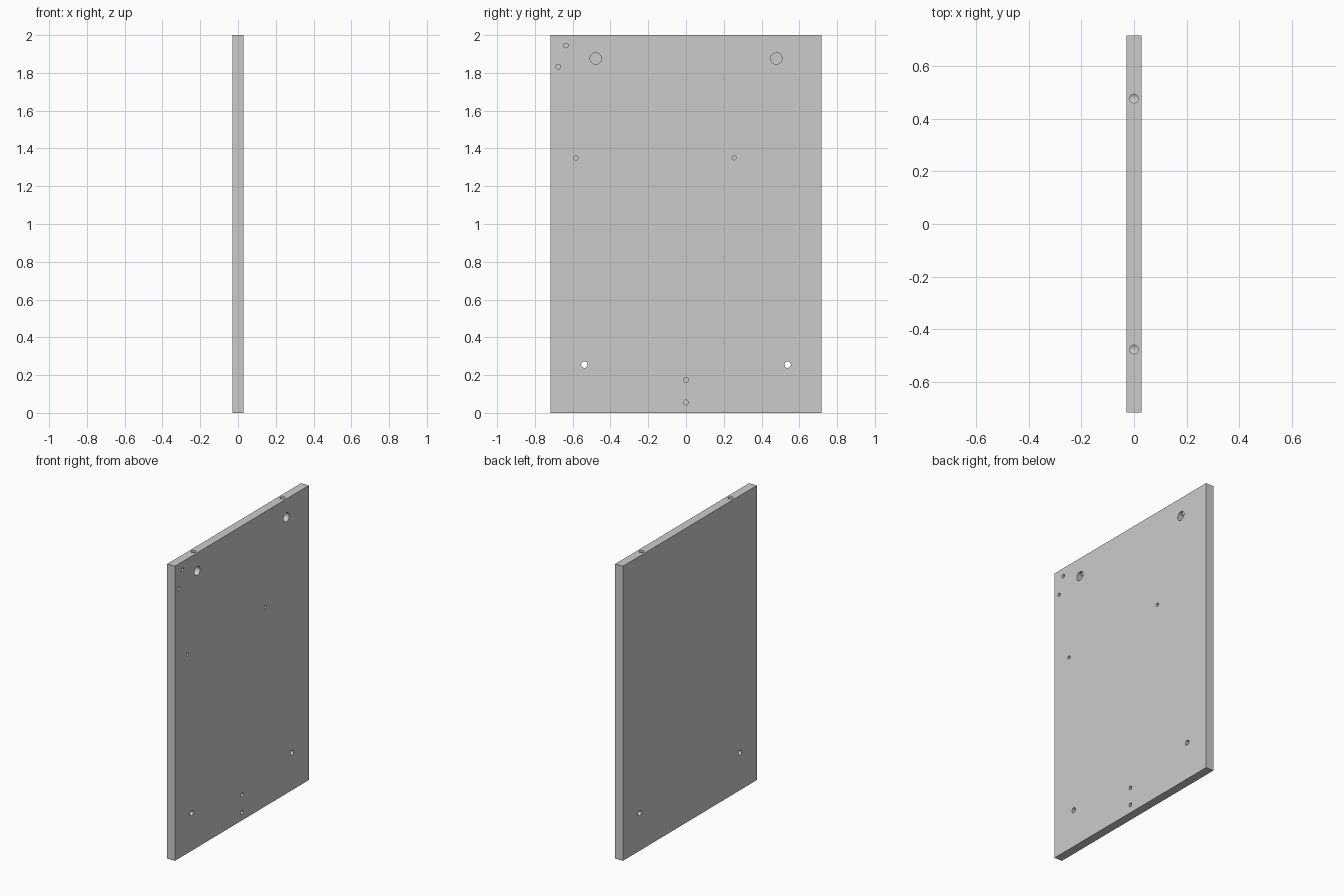
import bpy
import math

if "Cube" in bpy.data.objects:
    bpy.data.objects.remove(bpy.data.objects["Cube"])

T, W, H = 0.058, 1.436, 2.0   # thickness, width, height


def drill(panel, name, radius, loc, length, axis):
    """Cut one round hole centred at loc along axis X or Z."""
    rot = (0, math.pi / 2, 0) if axis == 'X' else (0, 0, 0)
    bpy.ops.mesh.primitive_cylinder_add(vertices=32, radius=radius, depth=length,
                                        location=loc, rotation=rot)
    cutter = bpy.context.object
    cutter.name = name
    cutter.hide_render = True
    bpy.context.view_layer.objects.active = panel
    mod = panel.modifiers.new(name, 'BOOLEAN')
    mod.operation = 'DIFFERENCE'
    mod.solver = 'EXACT'
    mod.object = cutter
    bpy.ops.object.modifier_apply(modifier=name)
    bpy.data.objects.remove(cutter, do_unlink=True)


def drill_face(panel, name, y, z, radius, depth):
    """Hole of given depth into the +x face."""
    extra = 0.02
    x = T / 2 + extra - (depth + extra) / 2
    drill(panel, name, radius, (x, y, z), depth + extra, 'X')


# Board
bpy.ops.mesh.primitive_cube_add(size=1, location=(0, 0, H / 2))
panel = bpy.context.object
panel.name = "side_panel"
panel.scale = (T, W, H)
bpy.ops.object.transform_apply(location=True, rotation=True, scale=True)

for s in (-1, 1):
    # Cam lock pocket, bolt hole from the top edge into it, lower through hole
    drill_face(panel, "cam_pocket", s * 0.478, 1.876, 0.030, 0.046)
    drill(panel, "bolt_hole", 0.0165, (0, s * 0.478, 1.951), 0.15, 'Z')
    drill_face(panel, "through_hole", s * 0.538, 0.255, 0.017, T + 0.02)

# Small blind pilot holes: y, z, radius
for y, z, r in ((-0.636, 1.945, 0.012), (-0.676, 1.832, 0.012),
                (-0.583, 1.35, 0.011), (0.255, 1.35, 0.011),
                (0, 0.175, 0.013), (0, 0.055, 0.013)):
    drill_face(panel, "pilot_hole", y, z, r, 0.04)

# Smooth hole walls, crisp edges
bpy.ops.object.select_all(action='DESELECT')
panel.select_set(True)
bpy.context.view_layer.objects.active = panel
bpy.ops.object.shade_smooth_by_angle(angle=math.radians(30))
